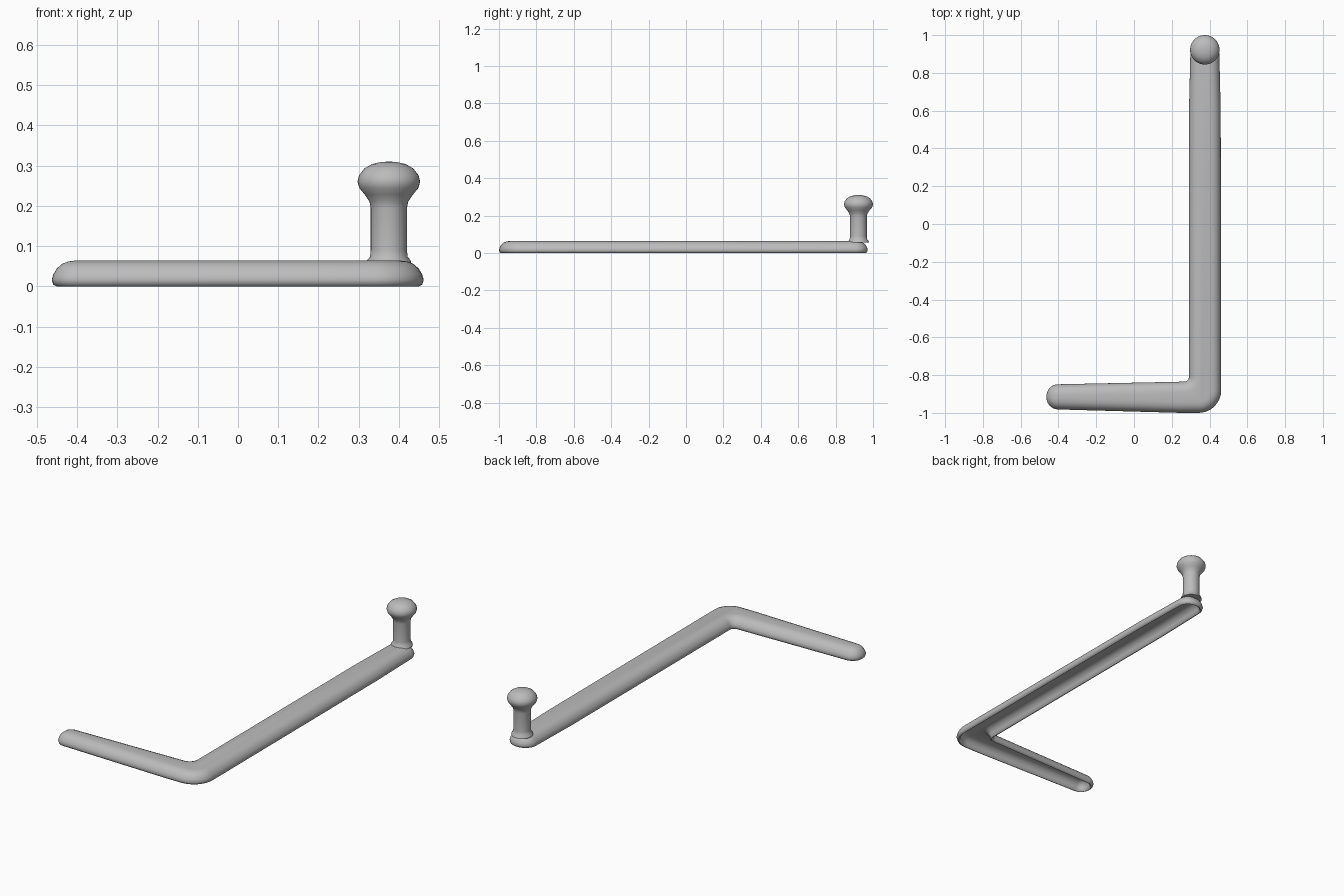
import bpy, bmesh, math
from mathutils import Vector

cube = bpy.data.objects.get("Cube")
if cube:
    bpy.data.objects.remove(cube)

# One plain grey material
GREY = (0.5, 0.5, 0.5, 1)
grey = bpy.data.materials.new("plain grey")
grey.use_nodes = True
grey.diffuse_color = GREY
grey.node_tree.nodes["Principled BSDF"].inputs["Base Color"].default_value = GREY


def finish(bm, name, angle):
    bmesh.ops.recalc_face_normals(bm, faces=bm.faces)
    mesh = bpy.data.meshes.new(name)
    bm.to_mesh(mesh)
    bm.free()
    mesh.materials.append(grey)
    obj = bpy.data.objects.new(name, mesh)
    bpy.context.collection.objects.link(obj)
    bpy.ops.object.select_all(action="DESELECT")
    obj.select_set(True)
    bpy.context.view_layer.objects.active = obj
    bpy.ops.object.shade_smooth_by_angle(angle=math.radians(angle))
    return obj


def bridge(bm, loops):
    for a, b in zip(loops, loops[1:]):
        for i in range(len(a)):
            j = (i + 1) % len(a)
            bm.faces.new((a[i], a[j], b[j], b[i]))
    bm.faces.new(loops[0])
    bm.faces.new(loops[-1])


def rounded_outline(corners, steps=8):
    """Arc samples (centre, direction, radius, sign) so the outline can be inset exactly."""
    samples = []
    for k, (x, y, r) in enumerate(corners):
        p = Vector((x, y))
        before = Vector(corners[k - 1][:2])
        after = Vector(corners[(k + 1) % len(corners)][:2])
        u, v = (before - p).normalized(), (after - p).normalized()
        half = u.angle(v) / 2
        centre = p + (u + v).normalized() * r / math.sin(half)
        t = r / math.tan(half)
        start = (p + u * t - centre).normalized()
        end = (p + v * t - centre).normalized()
        sign = -1 if (p - before).cross(after - p) > 0 else 1
        for s in range(steps + 1):
            samples.append((centre, start.slerp(end, s / steps), r, sign))
    return samples


# L-shaped handle: a thin rounded channel, open underneath
corners = [
    (-0.463, -0.98, 0.062), (0.25, -1.0, 0.5), (0.462, -1.0, 0.12),
    (0.459, 0.6, 0.5), (0.45, 0.972, 0.07), (0.30, 0.972, 0.07),
    (0.291, 0.6, 0.5), (0.291, -0.834, 0.025), (-0.463, -0.85, 0.062),
]
section = [  # inset, height: over the outside, round the rim, up the inside
    (0.058, 0.064), (0.042, 0.062), (0.026, 0.056), (0.013, 0.045),
    (0.004, 0.030), (0, 0.016), (0.004, 0.004), (0.012, 0),
    (0.019, 0.005), (0.022, 0.02), (0.030, 0.036), (0.044, 0.046), (0.057, 0.049),
]
outline = rounded_outline(corners)
bm = bmesh.new()
loops = []
for inset, z in section:
    ring = []
    for centre, direction, r, sign in outline:
        q = centre + direction * (r + sign * inset)
        ring.append(bm.verts.new((q.x, q.y, z)))
    loops.append(ring)
bridge(bm, loops)
finish(bm, "channel_handle", 60)

# Turned post and mushroom knob at the far end
profile = [
    (0.056, 0.056), (0.054, 0.065), (0.047, 0.073), (0.045, 0.09), (0.045, 0.195),
    (0.048, 0.21), (0.060, 0.228), (0.073, 0.244), (0.078, 0.26), (0.074, 0.276),
    (0.061, 0.293), (0.042, 0.304), (0.020, 0.309), (0.005, 0.31),
]
SIDES = 40
bm = bmesh.new()
loops = []
for r, z in profile:
    angles = [math.tau * i / SIDES for i in range(SIDES)]
    loops.append([bm.verts.new((0.375 + r * math.cos(a), 0.922 + r * math.sin(a), z))
                  for a in angles])
bridge(bm, loops)
finish(bm, "knob_post", 60)
